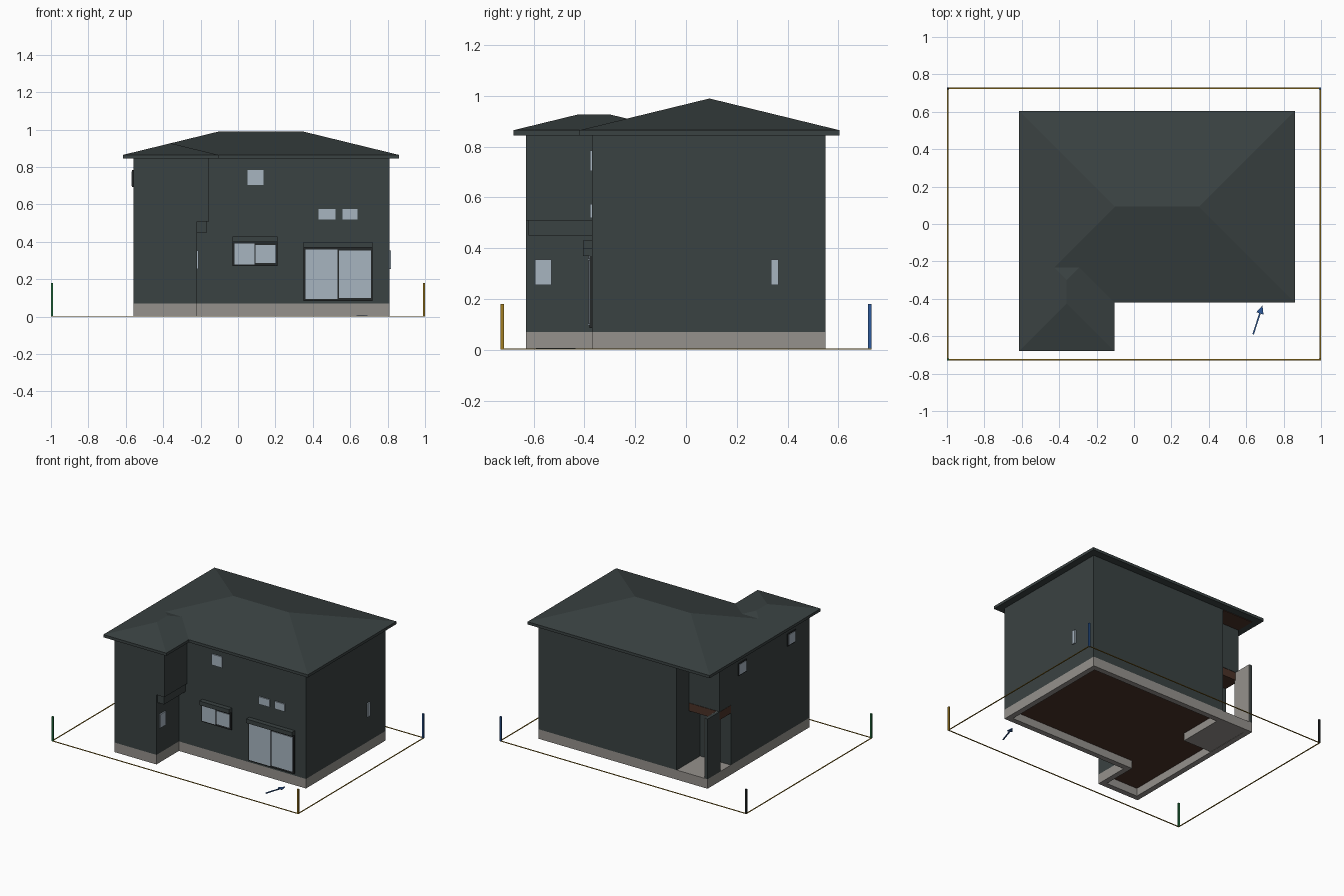
import bpy, bmesh
from mathutils import Vector

old = bpy.data.objects.get("Cube")
if old:
    bpy.data.objects.remove(old, do_unlink=True)


def material(name, r, g, b):
    m = bpy.data.materials.new(name)
    m.use_nodes = True
    m.diffuse_color = (r, g, b, 1)
    m.node_tree.nodes["Principled BSDF"].inputs["Base Color"].default_value = (r, g, b, 1)
    return m


CHARCOAL = material("charcoal_green", 0.042, 0.054, 0.054)
GLASS = material("window_glass", 0.386, 0.462, 0.527)
CONCRETE = material("concrete", 0.30, 0.285, 0.265)
WOOD = material("dark_brown", 0.07, 0.032, 0.021)
FRAME = material("frame_black", 0.018, 0.021, 0.022)
GOLD = material("gold", 0.35, 0.20, 0.015)
BLUE = material("blue", 0.026, 0.102, 0.33)
GREEN = material("green", 0.021, 0.20, 0.06)


def finish(name, bm, mat):
    bmesh.ops.recalc_face_normals(bm, faces=bm.faces)
    me = bpy.data.meshes.new(name)
    bm.to_mesh(me)
    bm.free()
    me.materials.append(mat)
    ob = bpy.data.objects.new(name, me)
    bpy.context.collection.objects.link(ob)
    return ob


def prism(name, outline, z0, z1, mat):
    """Closed vertical solid on a flat outline."""
    bm = bmesh.new()
    face = bm.faces.new([bm.verts.new((x, y, z0)) for x, y in outline])
    top = bmesh.ops.extrude_face_region(bm, geom=[face])["geom"]
    bmesh.ops.translate(bm, vec=(0, 0, z1 - z0),
                        verts=[v for v in top if isinstance(v, bmesh.types.BMVert)])
    return finish(name, bm, mat)


def box(name, x0, x1, y0, y1, z0, z1, mat):
    return prism(name, [(x0, y0), (x1, y0), (x1, y1), (x0, y1)], z0, z1, mat)


def ring(name, outline, z0, z1, thick, mat):
    """Upright strip along a counter-clockwise outline, thickened inward."""
    bm = bmesh.new()
    rows = [[bm.verts.new((x, y, z)) for x, y in outline] for z in (z0, z1)]
    n = len(outline)
    for i in range(n):
        j = (i + 1) % n
        bm.faces.new([rows[0][i], rows[0][j], rows[1][j], rows[1][i]])
    me = bpy.data.meshes.new(name)
    bm.to_mesh(me)
    bm.free()
    me.materials.append(mat)
    ob = bpy.data.objects.new(name, me)
    bpy.context.collection.objects.link(ob)
    mod = ob.modifiers.new("thickness", 'SOLIDIFY')
    mod.thickness, mod.offset, mod.use_even_offset = thick, -1, True
    return ob


def hip_roof(name, x0, x1, y0, y1, slope=0.244):
    """Eave slab with four sloping sides closing into a ridge."""
    half = min(x1 - x0, y1 - y0) / 2
    bm = bmesh.new()
    rows = []
    for inset, z in ((0, EAVE), (0, EAVE + 0.02), (half, EAVE + 0.02 + half * slope)):
        a, b, c, d = x0 + inset, x1 - inset, y0 + inset, y1 - inset
        rows.append([bm.verts.new((x, y, z)) for x, y in ((a, c), (b, c), (b, d), (a, d))])
    bm.faces.new(rows[0])
    for low, high in zip(rows, rows[1:]):
        for i in range(4):
            j = (i + 1) % 4
            bm.faces.new([low[i], low[j], high[j], high[i]])
    bmesh.ops.remove_doubles(bm, verts=bm.verts, dist=0.0005)
    return finish(name, bm, CHARCOAL)


# Main dimensions
L, R, FRONT, BACK = -0.56, 0.81, -0.37, 0.55
WING, WING_LOW, WING_UP = -0.63, -0.22, -0.155
PORCH_X, PORCH_LOW, PORCH_UP = -0.31, 0.28, 0.41
BASE, FLOOR2, EAVE = 0.07, 0.51, 0.845


def plan(wing_x, corner):
    return [(L, WING), (wing_x, WING), (wing_x, FRONT), (R, FRONT), (R, BACK)] + corner


def notch(y):
    return [(PORCH_X, BACK), (PORCH_X, y), (L, y)]


# Foundation, floor and walls
ring("foundation", plan(WING_LOW, [(L, BACK)]), 0, BASE, 0.04, CONCRETE)
prism("ground_floor_underside", plan(WING_LOW - 0.005, notch(PORCH_LOW)),
      BASE - 0.012, BASE - 0.002, WOOD).scale = (0.99, 0.99, 1)
prism("lower_walls", plan(WING_LOW, notch(PORCH_LOW)), BASE, FLOOR2, CHARCOAL)
prism("upper_walls", plan(WING_UP, notch(PORCH_UP)), FLOOR2, 0.874, CHARCOAL)
box("overhang_beam", WING_LOW, -0.165, -0.62, FRONT, 0.45, FLOOR2, CHARCOAL)

# Corner porch
box("porch_slab", L + 0.01, -0.29, 0.17, BACK - 0.005, 0.002, BASE - 0.001, CONCRETE)
box("porch_beam", L, PORCH_X, PORCH_LOW, PORCH_UP, 0.45, FLOOR2 - 0.002, WOOD)
box("porch_screen", L, L + 0.02, 0.40, BACK, BASE, FLOOR2, CHARCOAL)
box("porch_screen_lining", L + 0.02, L + 0.025, 0.40, BACK - 0.002, BASE, FLOOR2, CONCRETE)
box("porch_eave_soffit", L, PORCH_X, PORCH_UP, BACK, EAVE - 0.004, EAVE, WOOD)

# Roofs
hip_roof("main_roof", -0.615, 0.86, -0.42, 0.605)
hip_roof("wing_roof", -0.615, -0.105, -0.68, -0.045)

# Windows on the front wall
for name, x0, x1, z0, z1 in (("high_window", 0.05, 0.135, 0.705, 0.785),
                             ("small_window_a", 0.43, 0.52, 0.52, 0.575),
                             ("small_window_b", 0.56, 0.64, 0.52, 0.575)):
    box(name, x0, x1, FRONT - 0.008, FRONT, z0, z1, GLASS)

for name, x0, x1, z0, z1 in (("middle_window", -0.03, 0.21, 0.27, 0.40),
                             ("patio_door", 0.35, 0.72, 0.085, 0.37)):
    mid = (x0 + x1) / 2
    box(name + "_frame", x0, x1, FRONT - 0.01, FRONT, z0, z1, FRAME)
    box(name + "_hood", x0, x1, FRONT - 0.035, FRONT, z1, z1 + 0.03, CHARCOAL)
    box(name + "_left_pane", x0 + 0.01, mid - 0.003, FRONT - 0.016, FRONT - 0.01,
        z0 + 0.01, z1 - 0.01, GLASS)
    box(name + "_right_pane", mid + 0.004, x1 - 0.01, FRONT - 0.014, FRONT - 0.01,
        z0 + 0.016, z1 - 0.017, GLASS)

# Windows on the side walls
for name, wall, out, y0, y1, z0, z1 in (
        ("left_slit_window", R, 1, 0.335, 0.365, 0.255, 0.355),
        ("wing_window", WING_LOW, 1, -0.595, -0.53, 0.255, 0.355),
        ("right_window_rear", L, -1, 0.112, 0.192, 0.70, 0.775),
        ("right_window_front", L, -1, -0.457, -0.377, 0.70, 0.775)):
    a, b = sorted((wall, wall + out * 0.009))
    box(name, a, b, y0, y1, z0, z1, GLASS)
    if out < 0:
        a, b = sorted((wall, wall + out * 0.006))
        box(name + "_frame", a, b, y0 - 0.008, y1 + 0.008, z0 - 0.008, z1 + 0.008, FRAME)

# Plot boundary and corner posts
X, Y = 1.0, 0.73
ring("plot_boundary", [(-X, -Y), (X, -Y), (X, Y), (-X, Y)], 0, 0.004, 0.007, GOLD)
for name, sx, sy, mat in (("front_right_post", -1, -1, GREEN), ("front_left_post", 1, -1, GOLD),
                          ("back_left_post", 1, 1, BLUE), ("back_right_post", -1, 1, FRAME)):
    x0, x1 = sorted((sx * X, sx * (X - 0.012)))
    y0, y1 = sorted((sy * Y, sy * (Y - 0.012)))
    box(name, x0, x1, y0, y1, 0, 0.18, mat)

# Entrance arrow lying on the ground
tail, tip = Vector((0.637, -0.59)), Vector((0.687, -0.435))
along = (tip - tail).normalized()
side = Vector((-along.y, along.x))
neck = tip - along * 0.045
arrow = [tail - side * 0.004, neck - side * 0.004, neck - side * 0.02, tip,
         neck + side * 0.02, neck + side * 0.004, tail + side * 0.004]
prism("ground_arrow", [tuple(p) for p in arrow], 0, 0.006, BLUE)
